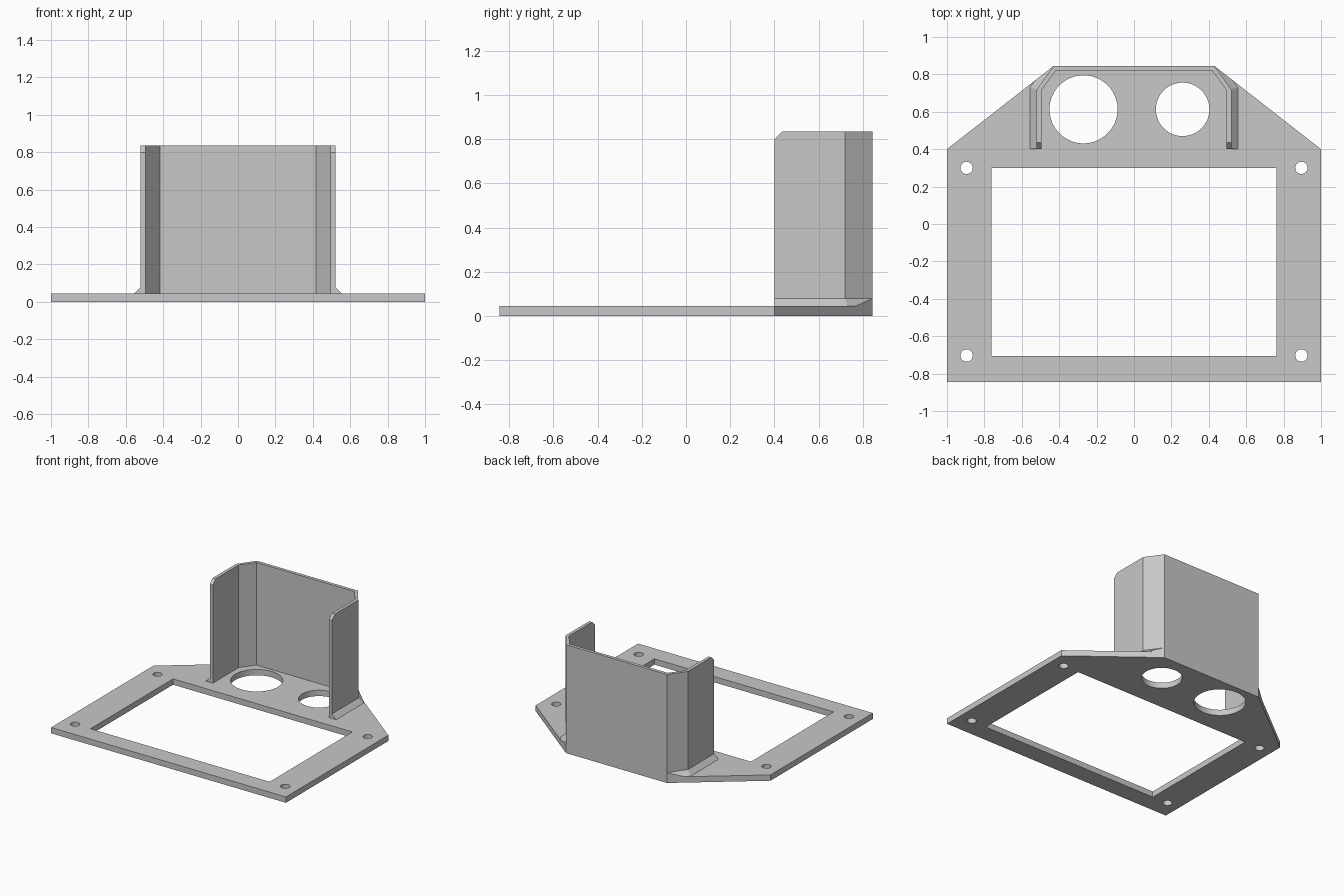
import bpy, bmesh
from math import cos, sin, tau

if "Cube" in bpy.data.objects:
    bpy.data.objects.remove(bpy.data.objects["Cube"], do_unlink=True)

GREY = (0.58, 0.58, 0.58, 1)
grey = bpy.data.materials.new("light grey")
grey.use_nodes = True
grey.diffuse_color = GREY
grey.node_tree.nodes["Principled BSDF"].inputs["Base Color"].default_value = GREY

THICK, FILLET_TOP, WALL_TOP = 0.045, 0.08, 0.835
FRONT, BACK = 0.40, 0.845


def mesh_object(name, bm):
    bmesh.ops.recalc_face_normals(bm, faces=bm.faces)
    mesh = bpy.data.meshes.new(name)
    bm.to_mesh(mesh)
    bm.free()
    mesh.materials.append(grey)
    obj = bpy.data.objects.new(name, mesh)
    bpy.context.collection.objects.link(obj)
    return obj


def circle(x, y, r, n=64):
    return [(x + r * cos(tau * i / n), y + r * sin(tau * i / n)) for i in range(n)]


def mirrored(half):
    """Close a right-hand chain of points with its mirror image."""
    return half + [(-x, y) for x, y in reversed(half)]


# Base plate: outline with window, tube holes and screw holes
loops = [
    mirrored([(1, -BACK), (1, FRONT), (0.43, BACK)]),
    mirrored([(0.763, -0.705), (0.763, 0.30)]),
    circle(-0.27, 0.613, 0.182),
    circle(0.26, 0.613, 0.143),
]
loops += [circle(x, y, 0.033, 32) for x in (-0.895, 0.895) for y in (-0.703, 0.30)]

curve = bpy.data.curves.new("base_plate", "CURVE")
curve.dimensions = "2D"
curve.fill_mode = "BOTH"
curve.extrude = THICK / 2
for loop in loops:
    spline = curve.splines.new("POLY")
    spline.points.add(len(loop) - 1)
    for point, (x, y) in zip(spline.points, loop):
        point.co = (x, y, 0, 1)
    spline.use_cyclic_u = True
    spline.use_smooth = False
curve.materials.append(grey)
plate = bpy.data.objects.new("base_plate", curve)
plate.location.z = THICK / 2
bpy.context.collection.objects.link(plate)
bpy.ops.object.select_all(action="DESELECT")
plate.select_set(True)
bpy.context.view_layer.objects.active = plate
bpy.ops.object.convert(target="MESH")
bm = bmesh.new()
bm.from_mesh(plate.data)
bmesh.ops.remove_doubles(bm, verts=bm.verts, dist=0.0001)
bmesh.ops.recalc_face_normals(bm, faces=bm.faces)
bm.to_mesh(plate.data)
bm.free()
bpy.ops.object.shade_smooth_by_angle(angle=0.5)

# Upright shield: thin wall wrapped round the back, front top corners cut off
outer = mirrored([(0.52, FRONT), (0.52, 0.72), (0.43, BACK)])
inner = mirrored([(0.495, FRONT), (0.495, 0.715), (0.418, 0.82)])
bm = bmesh.new()
rows = [[bm.verts.new((x, y, z)) for x, y in path]
        for path, z in ((outer, THICK), (inner, THICK), (inner, WALL_TOP), (outer, WALL_TOP))]
for a, b in zip(rows, rows[1:] + rows[:1]):
    for i in range(len(outer) - 1):
        bm.faces.new((a[i], a[i + 1], b[i + 1], b[i]))
for end in (0, -1):
    bm.faces.new([row[end] for row in rows])
corners = [e for e in bm.edges
           if all(v.co.z > 0.8 and v.co.y < FRONT + 0.01 for v in e.verts)]
bmesh.ops.bevel(bm, geom=corners, offset=0.035, segments=1, affect="EDGES")
mesh_object("shield_wall", bm)

# Sloped fillets at the foot of the shield, trimmed by the plate edge
side_part = [(0.52, FRONT, FILLET_TOP), (0.52, 0.72, FILLET_TOP),
             (0.52, FRONT, THICK), (0.52, 0.72, THICK),
             (0.555, FRONT, THICK), (0.555, 0.731, THICK)]
corner_part = [(0.52, 0.72, FILLET_TOP), (0.43, BACK, FILLET_TOP),
               (0.52, 0.72, THICK), (0.43, BACK, THICK),
               (0.555, 0.731, THICK), (0.529, 0.768, THICK)]
for side, sign in (("left", 1), ("right", -1)):
    for part, points in (("side", side_part), ("corner", corner_part)):
        bm = bmesh.new()
        for x, y, z in points:
            bm.verts.new((sign * x, y, z))
        bmesh.ops.convex_hull(bm, input=bm.verts)
        mesh_object(f"{side}_{part}_fillet", bm)
